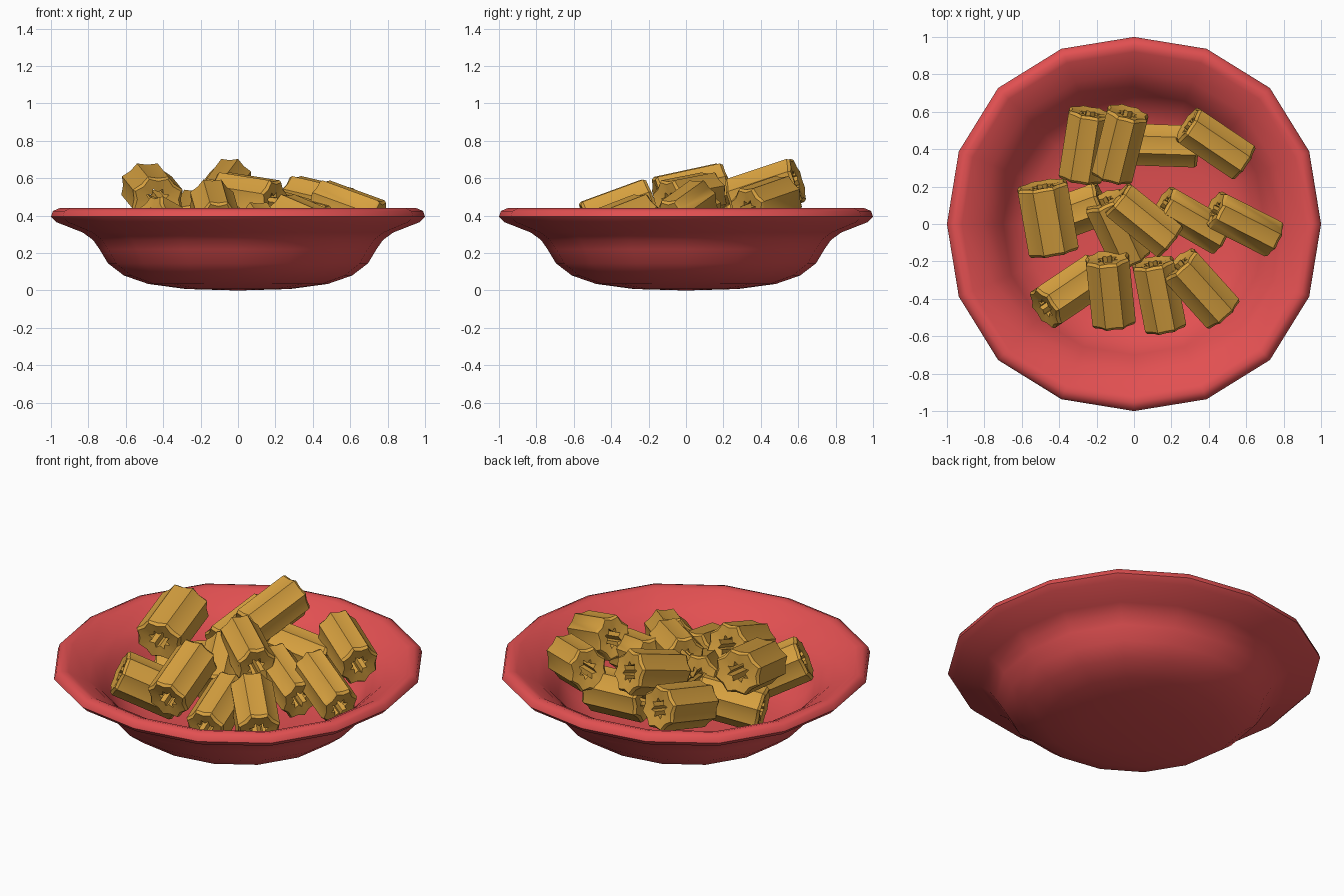
import bpy, bmesh, math
from mathutils import Vector

if "Cube" in bpy.data.objects:
    bpy.data.objects.remove(bpy.data.objects["Cube"])


def material(name, rgb):
    m = bpy.data.materials.new(name)
    m.diffuse_color = (*rgb, 1)
    m.use_nodes = True
    m.node_tree.nodes["Principled BSDF"].inputs["Base Color"].default_value = m.diffuse_color
    return m


RED = material("red glaze", (0.76, 0.08, 0.083))
GOLD = material("golden pasta", (0.68, 0.355, 0.05))


def finish(bm, name, mat, angle):
    bmesh.ops.recalc_face_normals(bm, faces=bm.faces[:])
    me = bpy.data.meshes.new(name)
    bm.to_mesh(me)
    bm.free()
    me.materials.append(mat)
    ob = bpy.data.objects.new(name, me)
    bpy.context.collection.objects.link(ob)
    bpy.ops.object.select_all(action='DESELECT')
    ob.select_set(True)
    bpy.context.view_layer.objects.active = ob
    bpy.ops.object.shade_smooth_by_angle(angle=math.radians(angle))
    return ob


def bridge(bm, a, b):
    n = len(a)
    for i in range(n):
        j = (i + 1) % n
        bm.faces.new((a[i], a[j], b[j], b[i]))


# Bowl: 16-sided lathe, outside from the foot up, over the rim, down inside
PROFILE = [(0.28, 0.008), (0.48, 0.035), (0.61, 0.08), (0.695, 0.145),
           (0.74, 0.22), (0.775, 0.27), (0.83, 0.31), (0.97, 0.365),
           (1.0, 0.395), (0.99, 0.425), (0.955, 0.44), (0.92, 0.43),
           (0.81, 0.365), (0.74, 0.305), (0.70, 0.235), (0.65, 0.17),
           (0.57, 0.115), (0.45, 0.08), (0.25, 0.06)]


def bulge(a):
    # sides between the four main points swell slightly
    return 1 + 0.028 * math.sin(2 * a) ** 2


bm = bmesh.new()
rings = []
for r, z in PROFILE:
    angles = [k * math.tau / 16 for k in range(16)]
    rings.append([bm.verts.new((r * bulge(a) * math.cos(a),
                                r * bulge(a) * math.sin(a), z)) for a in angles])
for a, b in zip(rings, rings[1:]):
    bridge(bm, a, b)
for ring, z in ((rings[0], 0.0), (rings[-1], 0.055)):
    tip = bm.verts.new((0, 0, z))
    for k in range(16):
        bm.faces.new((ring[k], ring[(k + 1) % 16], tip))
finish(bm, "bowl", RED, 60)


# Ridged pasta tube: wavy section, softened ends, small ridged hole
def pasta(index, x, y, z, heading, tilt, width, length=0.375, sides=8):
    bm = bmesh.new()

    def ring(crest, valley, h):
        n = sides * 2
        vs = []
        for k in range(n):
            r = valley if k % 2 == 0 else crest
            a = k * math.tau / n
            vs.append(bm.verts.new((r * math.cos(a) * width / 0.26, r * math.sin(a), h)))
        return vs

    h = length / 2
    loops = [ring(0.131, 0.114, -h + 0.015), ring(0.131, 0.114, h - 0.015),
             ring(0.120, 0.100, h), ring(0.060, 0.038, h - 0.01),
             ring(0.060, 0.038, -h + 0.01), ring(0.120, 0.100, -h)]
    for i in range(6):
        bridge(bm, loops[i], loops[(i + 1) % 6])
    ob = finish(bm, f"pasta_tube_{index}", GOLD, 35)
    # heading points to the raised end; width is measured sideways
    a, t = math.radians(heading), math.radians(tilt)
    axis = Vector((math.cos(a) * math.cos(t), math.sin(a) * math.cos(t), math.sin(t)))
    ob.rotation_mode = 'QUATERNION'
    ob.rotation_quaternion = axis.to_track_quat('Z', 'Y')
    ob.location = (x, y, z)


# x, y, z, heading of raised end, tilt, width
PIECES = [
    (-0.26, 0.42, 0.38, 81, 14, 0.25),
    (-0.075, 0.425, 0.535, 76, 18, 0.24),
    (0.15, 0.42, 0.345, 178, 4, 0.24),
    (0.435, 0.43, 0.46, 146, 11, 0.23),
    (-0.46, 0.03, 0.525, 100, 12, 0.29),
    (-0.34, 0.05, 0.29, 20, 10, 0.25),
    (-0.09, -0.03, 0.36, 115, 18, 0.24),
    (0.05, 0.02, 0.49, 141, 7, 0.23),
    (0.31, 0.02, 0.38, 150, 14, 0.22),
    (0.585, 0.00, 0.42, 153, 18, 0.22),
    (-0.34, -0.36, 0.32, 214, 25, 0.25),
    (-0.125, -0.355, 0.42, 96, 20, 0.25),
    (0.135, -0.38, 0.31, 101, 15, 0.24),
    (0.355, -0.345, 0.35, 132, 16, 0.25),
]
for i, p in enumerate(PIECES, 1):
    pasta(i, *p)
